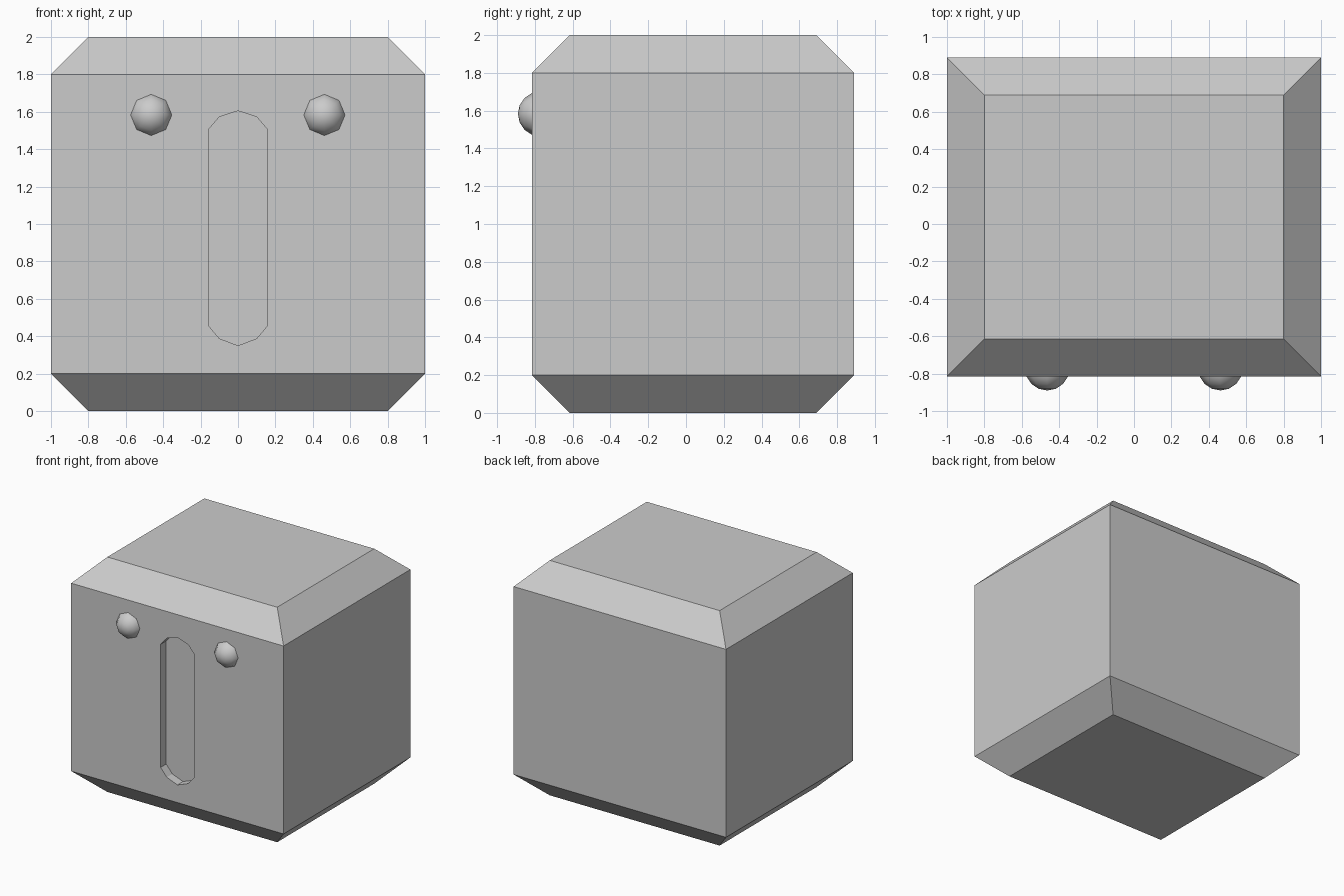
import bpy, bmesh, math

if "Cube" in bpy.data.objects:
    bpy.data.objects.remove(bpy.data.objects["Cube"])

FRONT, BACK = -0.815, 0.89
CHAMFER = 0.2
SLOT_DEPTH = 0.075


def new_object(name, bm):
    bmesh.ops.recalc_face_normals(bm, faces=bm.faces)
    mesh = bpy.data.meshes.new(name)
    bm.to_mesh(mesh)
    bm.free()
    obj = bpy.data.objects.new(name, mesh)
    bpy.context.collection.objects.link(obj)
    return obj


def loft(name, loops):
    """Skin closed loops of equal length and cap both ends."""
    bm = bmesh.new()
    rings = [[bm.verts.new(p) for p in loop] for loop in loops]
    n = len(rings[0])
    for a, b in zip(rings, rings[1:]):
        for i in range(n):
            j = (i + 1) % n
            bm.faces.new((a[i], a[j], b[j], b[i]))
    bm.faces.new(rings[0])
    bm.faces.new(rings[-1])
    return new_object(name, bm)


def rectangle(inset, z):
    x, y0, y1 = 1 - inset, FRONT + inset, BACK - inset
    return [(-x, y0, z), (x, y0, z), (x, y1, z), (-x, y1, z)]


# Block body with chamfered top and bottom rims
body = loft("body", [rectangle(CHAMFER, 0), rectangle(0, CHAMFER),
                     rectangle(0, 2 - CHAMFER), rectangle(CHAMFER, 2)])

# Shallow upright slot in the front
half = [(0, 1.605), (0.1, 1.572), (0.158, 1.505),
        (0.158, 0.457), (0.1, 0.388), (0, 0.35)]
outline = half + [(-x, z) for x, z in half[-2:0:-1]]
cutter = loft("slot_cutter", [[(x, y, z) for x, z in outline]
                              for y in (FRONT - 0.2, FRONT + SLOT_DEPTH)])
cutter.hide_render = True
cutter.hide_set(True)
cut = body.modifiers.new("slot", 'BOOLEAN')
cut.operation = 'DIFFERENCE'
cut.solver = 'EXACT'
cut.object = cutter

# Two round studs half sunk in the front
for side, x in (("left", -0.464), ("right", 0.462)):
    bpy.ops.mesh.primitive_uv_sphere_add(
        segments=8, ring_count=8, radius=0.119,
        location=(x, -0.771, 1.583), rotation=(math.radians(90), 0, 0))
    stud = bpy.context.object
    stud.name = side + "_stud"
    bpy.ops.object.shade_smooth()
